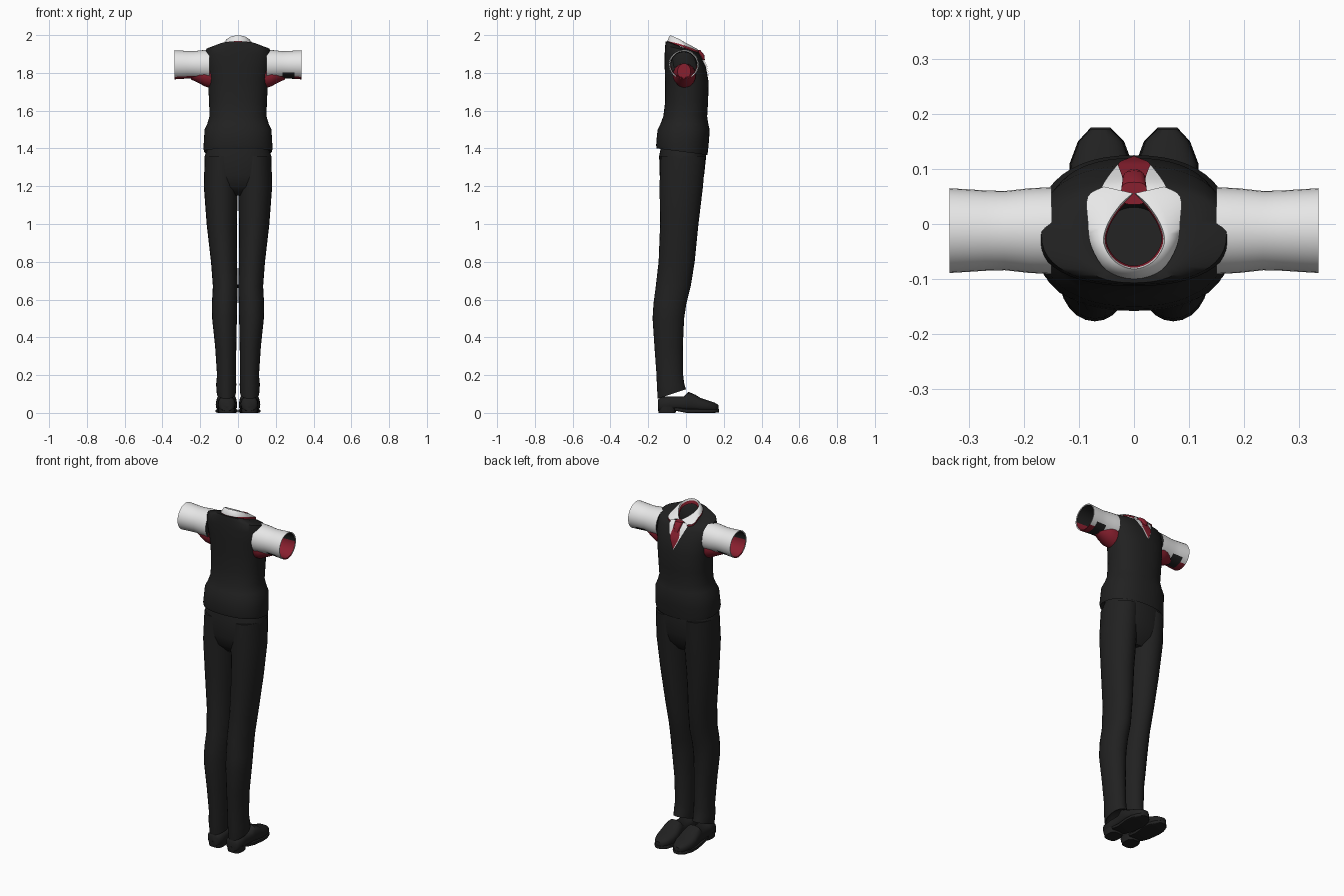
import bpy, bmesh, math
from mathutils import Vector
from mathutils.bvhtree import BVHTree

cube = bpy.data.objects.get("Cube")
if cube:
    bpy.data.objects.remove(cube, do_unlink=True)


def material(name, rgb):
    m = bpy.data.materials.new(name)
    m.use_nodes = True
    m.diffuse_color = (*rgb, 1)
    bsdf = m.node_tree.nodes["Principled BSDF"]
    bsdf.inputs["Base Color"].default_value = (*rgb, 1)
    bsdf.inputs["Roughness"].default_value = 0.8
    return m


BLACK = material("black cloth", (0.015, 0.015, 0.015))
WHITE = material("white cotton", (0.8, 0.8, 0.8))
RED = material("dark red", (0.25, 0.014, 0.028))


def finish(name, bm, mats, rule=None, recalc=True):
    if recalc:
        bmesh.ops.recalc_face_normals(bm, faces=bm.faces[:])
    if rule:
        for f in bm.faces:
            f.material_index = rule(f.calc_center_median())
    mesh = bpy.data.meshes.new(name)
    bm.to_mesh(mesh)
    bm.free()
    for m in mats:
        mesh.materials.append(m)
    ob = bpy.data.objects.new(name, mesh)
    bpy.context.collection.objects.link(ob)
    bpy.ops.object.select_all(action="DESELECT")
    ob.select_set(True)
    bpy.context.view_layer.objects.active = ob
    bpy.ops.object.shade_smooth_by_angle(angle=math.radians(50))
    return ob


def loft(name, rings, mats, axis="z", side=1, power=2.0, n=32, rule=None):
    """Skin closed rings (position, a0, a1, b0, b1, tilt) along an axis."""
    bm = bmesh.new()
    loops = []
    for pos, a0, a1, b0, b1, *tilt in rings:
        loop = []
        for i in range(n):
            t = 2 * math.pi * i / n
            c, s = math.cos(t), math.sin(t)
            a = (a0 + a1) / 2 + (a1 - a0) / 2 * math.copysign(abs(c) ** (2 / power), c)
            db = (b1 - b0) / 2 * math.copysign(abs(s) ** (2 / power), s)
            b = (b0 + b1) / 2 + db
            p = pos + (tilt[0] * db if tilt else 0)
            x, y, z = {"x": (p, a, b), "y": (a, p, b), "z": (a, b, p)}[axis]
            loop.append(bm.verts.new((x * side, y, z)))
        loops.append(loop)
    for l0, l1 in zip(loops, loops[1:]):
        for i in range(n):
            j = (i + 1) % n
            bm.faces.new((l0[i], l0[j], l1[j], l1[i]))
    bm.faces.new(loops[0])
    bm.faces.new(loops[-1])
    return finish(name, bm, mats, rule)


def strip(name, rows, mats, row_mats=None):
    """Skin open rows of points."""
    bm = bmesh.new()
    grid = [[bm.verts.new(p) for p in row] for row in rows]
    for r, (r0, r1) in enumerate(zip(grid, grid[1:])):
        for i in range(len(r0) - 1):
            f = bm.faces.new((r0[i], r0[i + 1], r1[i + 1], r1[i]))
            f.material_index = row_mats[r] if row_mats else 0
    return finish(name, bm, mats, recalc=False)


# Vest: hem, waist, chest, shoulders, then down inside the neck
vest_rings = [(z, -w, w, b, f, t) for z, w, b, f, t in (
    (1.41, .155, -.13, .10, -.13), (1.383, .18, -.155, .113, -.13),
    (1.40, .183, -.158, .116, -.12), (1.45, .18, -.155, .122, -.05),
    (1.50, .177, -.15, .125, 0), (1.53, .163, -.135, .118, 0),
    (1.57, .151, -.12, .112, 0), (1.65, .153, -.11, .117, 0),
    (1.75, .159, -.11, .12, 0), (1.83, .17, -.113, .106, 0),
    (1.89, .178, -.113, .082, -.1), (1.923, .168, -.11, .07, -.25),
    (1.937, .115, -.107, .062, -.35), (1.938, .08, -.096, .05, -.4),
    (1.925, .062, -.086, .04, -.4), (1.86, .05, -.08, .03, -.2))]
vest = loft("vest", vest_rings, [BLACK], power=2.3, n=48)

# Shirt front and tie laid on the chest
bm = bmesh.new()
bm.from_mesh(vest.data)
tree = BVHTree.FromBMesh(bm)
bm.free()


def chest_plate(name, width, lift, mat, start=0.0, rows=14, cols=8):
    grid = []
    for r in range(rows + 1):
        s = start + (1 - start) * r / rows
        row = []
        for c in range(cols + 1):
            x = width(s) * (1 - 2 * c / cols)
            guess = Vector((x, .055 + .07 * s, 1.925 - .15 * s))
            hit, normal, _, _ = tree.find_nearest(guess)
            row.append(hit + normal * lift)
        grid.append(row)
    return strip(name, grid, [mat])


def tie_width(s):
    return .014 + .026 * s if s < .6 else .0296 * (1 - s) / .4


chest_plate("shirt_front", lambda s: .066 * (1 - s) ** .8, .004, WHITE)
chest_plate("tie_blade", tie_width, .008, RED, start=.15)
loft("tie_knot", [(1.868, -.013, .013, .07, .1), (1.895, -.021, .021, .055, .097),
                  (1.92, -.024, .024, .035, .076)], [RED], power=3, n=16)

# Folded collar: half paths mirrored around the neck
inner = [(0, -.082, 1.998), (.035, -.068, 1.993), (.055, -.035, 1.978),
         (.048, 0, 1.958), (.025, .035, 1.938), (.002, .056, 1.925)]
outer = [(0, -.1, 1.968), (.05, -.084, 1.965), (.078, -.04, 1.955),
         (.084, .005, 1.94), (.084, .05, 1.922), (.055, .068, 1.914)]


def full_path(half):
    half = [Vector(p) for p in half]
    pts = [Vector((-p.x, p.y, p.z)) for p in half[:0:-1]] + half
    path = []
    for i in range(len(pts) - 1):   # smooth the path with cubic steps
        p0, p1, p2, p3 = (pts[max(0, min(len(pts) - 1, i + k))] for k in (-1, 0, 1, 2))
        for t in (0, .25, .5, .75):
            path.append(p1 + (p2 - p0) * (t / 2) + (p0 * 2 - p1 * 5 + p2 * 4 - p3) * (t * t / 2)
                        + (p1 * 3 - p0 - p2 * 3 + p3) * (t ** 3 / 2))
    return path + [pts[-1]]


inn, out = full_path(inner), full_path(outer)
crest = [a.lerp(b, .35) + Vector((0, 0, .005)) for a, b in zip(inn, out)]
wall = [Vector((p.x * .96, (p.y + .02) * .96 - .02, p.z - .012)) for p in inn]
lining = [Vector((p.x * .9, (p.y + .02) * .9 - .02, p.z - .03)) for p in inn]
trim = [p - Vector((0, 0, .01)) for p in out]
strip("collar", [lining, wall, inn, crest, out, trim], [WHITE, RED], [1, 0, 0, 0, 1])

# Trousers: seat and two legs
loft("trouser_seat", [(1.42, -.155, .155, -.13, .1), (1.36, -.176, .176, -.142, .107),
                      (1.26, -.178, .178, -.14, .096), (1.2, -.165, .165, -.125, .08),
                      (1.15, -.1, .1, -.08, .04)], [BLACK], power=2.3)
leg_rings = [(1.36, 0, .176, -.135, .103), (1.2, 0, .181, -.14, .09),
             (1.0, .006, .166, -.137, .066), (.8, .005, .143, -.145, .046),
             (.67, .001, .133, -.16, .025), (.58, .004, .138, -.172, .002),
             (.5, .006, .137, -.177, -.01), (.35, .009, .121, -.167, -.017),
             (.2, .011, .111, -.156, -.015), (.15, .009, .116, -.154, -.01, .1),
             (.1, .012, .112, -.15, .0, .33), (.12, .02, .104, -.14, -.01, .33)]

# Shoes: upper, sole and heel
shoe_rings = [(-.147, .03, .09, .01, .07), (-.135, .017, .104, .006, .085),
              (-.08, .014, .106, .014, .088), (-.01, .012, .108, .012, .088),
              (.012, .01, .112, .008, .112), (.05, .006, .116, .006, .096),
              (.075, .004, .118, .006, .08), (.11, .006, .115, .006, .068),
              (.15, .02, .1, .006, .055), (.172, .042, .08, .008, .042)]
sole_rings = [(-.06, .015, .105, .012, .03), (0, .01, .11, 0, .022),
              (.07, .001, .119, 0, .02), (.11, .003, .117, 0, .02),
              (.15, .018, .102, 0, .02), (.175, .043, .079, .003, .02)]
heel_rings = [(0, .02, .102, -.145, -.055), (.035, .016, .105, -.148, -.05)]

# Sleeves: outer tube, cuff edge and inner wall
sleeve_rings = [(x, -.012 - r, -.012 + r, 1.843 - r, 1.843 + r) for x, r in (
    (.15, .079), (.19, .077), (.235, .072), (.27, .073), (.3, .075), (.335, .077),
    (.333, .071), (.25, .067), (.2, .067), (.15, .067))]
lining_rings = [(.13, -.06, .05, 1.715, 1.85), (.175, -.07, .052, 1.728, 1.85),
                (.2, -.066, .046, 1.742, 1.85), (.25, -.045, .025, 1.766, 1.85)]


def sleeve_rule(side):
    def rule(c):
        x, y, z = c.x * side, c.y + .012, c.z - 1.843
        r = math.hypot(y, z)
        if r < .0695:
            return 1 if z < 0 and x > .2 else 2
        down = -z / max(r, .001)
        if .235 < x < .3 and down > .5 and (side > 0 or y > -.02):
            return 2
        return 1 if down > .85 else 0
    return rule


for side, tag in ((1, "left"), (-1, "right")):
    loft(tag + "_trouser_leg", leg_rings, [BLACK], side=side, n=24)
    loft(tag + "_shoe_upper", shoe_rings, [BLACK], "y", side, 2.6, 20)
    loft(tag + "_shoe_sole", sole_rings, [BLACK], "y", side, 6, 16)
    loft(tag + "_shoe_heel", heel_rings, [BLACK], "z", side, 3, 20)
    loft(tag + "_sleeve", sleeve_rings, [WHITE, RED, BLACK], "x", side, rule=sleeve_rule(side))
    loft(tag + "_armhole_lining", lining_rings, [RED], "x", side, n=24)
